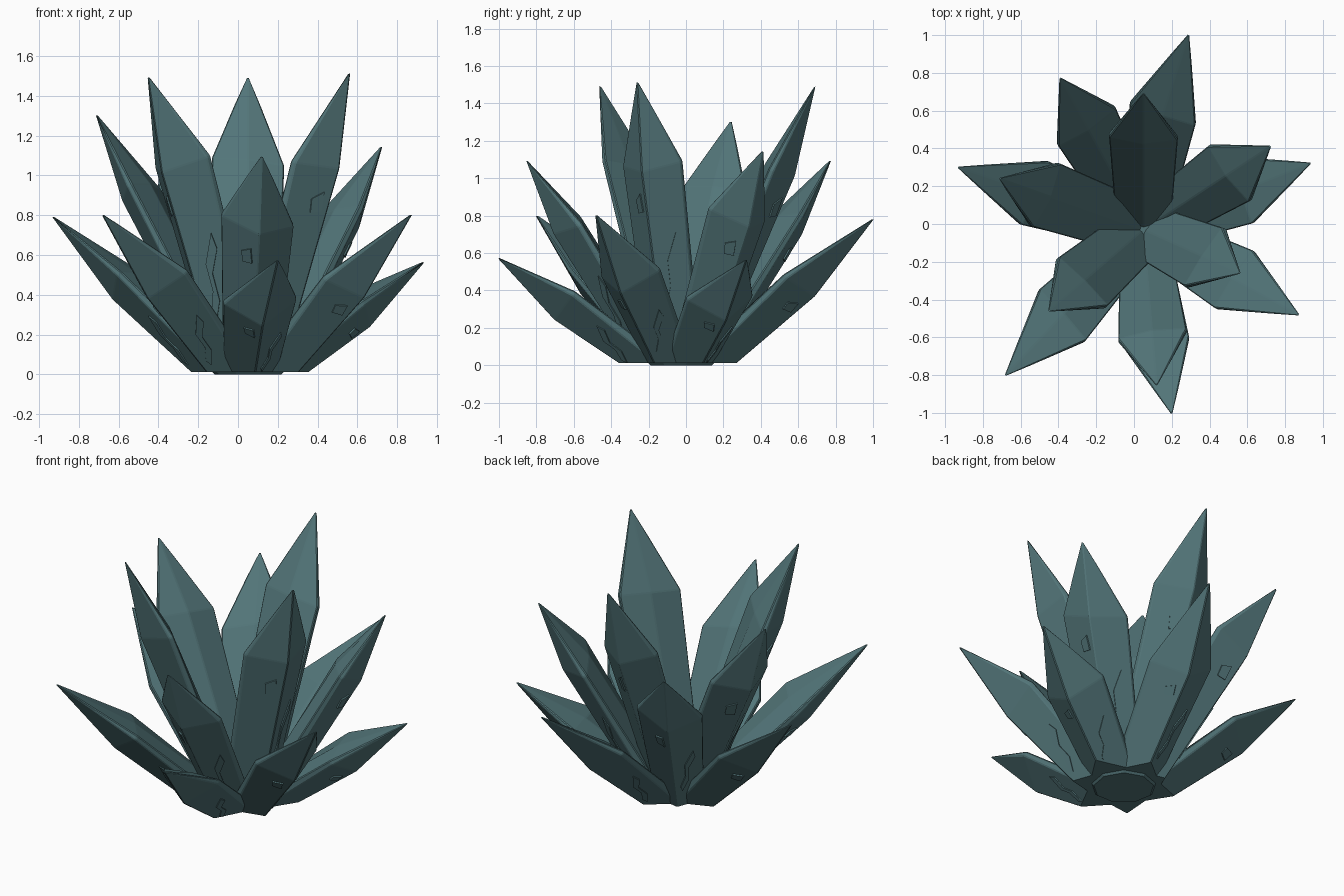
import bpy, bmesh
from mathutils import Vector

cube = bpy.data.objects.get("Cube")
if cube:
    bpy.data.objects.remove(cube, do_unlink=True)

teal = bpy.data.materials.new("dusky teal")
teal.use_nodes = True
COLOUR = (0.085, 0.178, 0.19, 1)
teal.diffuse_color = COLOUR
teal.node_tree.nodes["Principled BSDF"].inputs["Base Color"].default_value = COLOUR

CENTRE = Vector((0.05, -0.03, 0))
UP = Vector((0, 0, 1))


def finish(bm, name):
    bmesh.ops.recalc_face_normals(bm, faces=bm.faces)
    mesh = bpy.data.meshes.new(name)
    bm.to_mesh(mesh)
    bm.free()
    mesh.materials.append(teal)
    obj = bpy.data.objects.new(name, mesh)
    bpy.context.collection.objects.link(obj)
    return obj


def plate(bm, outline, normal, thick):
    """Thin raised chip lying on a facet."""
    low = [bm.verts.new(p - normal * 0.012) for p in outline]
    high = [bm.verts.new(p + normal * thick) for p in outline]
    bm.faces.new(low[::-1])
    bm.faces.new(high)
    n = len(low)
    for i in range(n):
        j = (i + 1) % n
        bm.faces.new((low[i], low[j], high[j], high[i]))


def shard(name, tip, start, foot_half, right, left, lift_right, lift_left, keel, skew=0.0):
    """Six-sided pointed blade; right and left place its shoulders along the
    length, the lifts raise the side edges towards the inner face."""
    tip = Vector(tip)
    out = tip - CENTRE
    out.z = 0
    out.normalize()
    root = CENTRE + out * start
    axis = tip - root
    along = axis.normalized()
    side = UP.cross(out)
    inner = side.cross(along)
    if inner.z < 0:
        inner = -inner

    def point(u, t, d):
        return root + axis * t + side * u + inner * d

    # Rings run: right edge, inner ridge, left edge, outer ridge
    def ring(half, edge, raise_r, raise_l, t_right, t_left, d_in, d_out, shift):
        t_ridge = (t_right + t_left) / 2
        return [point(shift + half, t_right, raise_r - edge),
                point(shift + half, t_right, raise_r + edge),
                point(shift, t_ridge, d_in),
                point(shift - half, t_left, raise_l + edge),
                point(shift - half, t_left, raise_l - edge),
                point(shift, t_ridge, -d_out)]

    foot = ring(foot_half, 0.025, lift_right * 0.4, lift_left * 0.4,
                -0.2, -0.2, 0.085, 0.09, 0)
    shoulder = ring(0.182, 0.014, lift_right, lift_left, right, left, 0.085, keel, skew)

    bm = bmesh.new()
    a = [bm.verts.new(p) for p in foot]
    b = [bm.verts.new(p) for p in shoulder]
    apex = bm.verts.new(tip + along * 0.024)
    bm.faces.new(a[::-1])
    for i in range(6):
        j = (i + 1) % 6
        bm.faces.new((a[i], a[j], b[j], b[i]))
        bm.faces.new((b[i], b[j], apex))
    bmesh.ops.bisect_plane(bm, geom=bm.verts[:] + bm.edges[:] + bm.faces[:],
                           plane_co=(0, 0, 0.012), plane_no=UP, clear_inner=True)
    bmesh.ops.holes_fill(bm, edges=[e for e in bm.edges if e.is_boundary])
    bmesh.ops.recalc_face_normals(bm, faces=bm.faces)

    # Softly worn corners
    worn = [e for e in bm.edges if max(v.co.z for v in e.verts) > 0.02]
    bmesh.ops.bevel(bm, geom=worn, offset=0.005, segments=1,
                    affect='EDGES', clamp_overlap=True)

    # Stepped ledge on the outer right facet, chip beside the outer ridge
    for e, steps, thick in (
            (0, ((0.25, 0.42), (0.5, 0.5), (0.5, 0.6), (0.75, 0.68), (0.7, 0.74),
                 (0.4, 0.64), (0.4, 0.54), (0.2, 0.46)), 0.006),
            (4, ((0.15, 0.84), (0.4, 0.83), (0.45, 0.88), (0.2, 0.91)), 0.008)):
        outline = [foot[5].lerp(shoulder[5], v).lerp(foot[e].lerp(shoulder[e], v), u)
                   for u, v in steps]
        normal = (foot[e] - foot[5]).cross(shoulder[5] - foot[5]).normalized()
        if normal.dot(inner) > 0:
            normal = -normal
        plate(bm, outline, normal, thick)
    return finish(bm, name)


# Low spreading blades
for i, (tip, skew) in enumerate((
        ((-0.93, 0.30, 0.79), 0), ((-0.68, -0.80, 0.80), 0),
        ((0.20, -1.0, 0.57), -0.03), ((0.87, -0.48, 0.80), 0),
        ((0.93, 0.32, 0.56), 0), ((0.29, 1.0, 0.78), 0.04))):
    shard(f"outer_blade_{i + 1}", tip, 0.15, 0.115, 0.585, 0.55, 0.062, 0.062, 0.1, skew)

# Middle blades
for i, tip in enumerate(((0.12, -0.85, 1.09), (0.72, 0.41, 1.14), (-0.39, 0.77, 1.09))):
    shard(f"middle_blade_{i + 1}", tip, 0.13, 0.12, 0.665, 0.71, 0.045, 0.055, 0.09)

# Tall upright blades, two of them rolled towards each other
for i, (tip, lift_right, lift_left) in enumerate((
        ((-0.71, 0.24, 1.30), 0.04, 0.05), ((-0.45, -0.46, 1.49), 0.085, 0.04),
        ((0.05, 0.69, 1.49), 0.04, 0.04), ((0.56, -0.26, 1.51), 0.04, 0.085))):
    shard(f"tall_blade_{i + 1}", tip, 0.085, 0.135, 0.715, 0.69, lift_right, lift_left, 0.09)

# Base plug under the cluster
bm = bmesh.new()
bmesh.ops.create_cone(bm, cap_ends=True, segments=9, radius1=0.17, radius2=0.22, depth=0.05)
bmesh.ops.translate(bm, verts=bm.verts, vec=CENTRE + UP * 0.025)
finish(bm, "base_plug")
